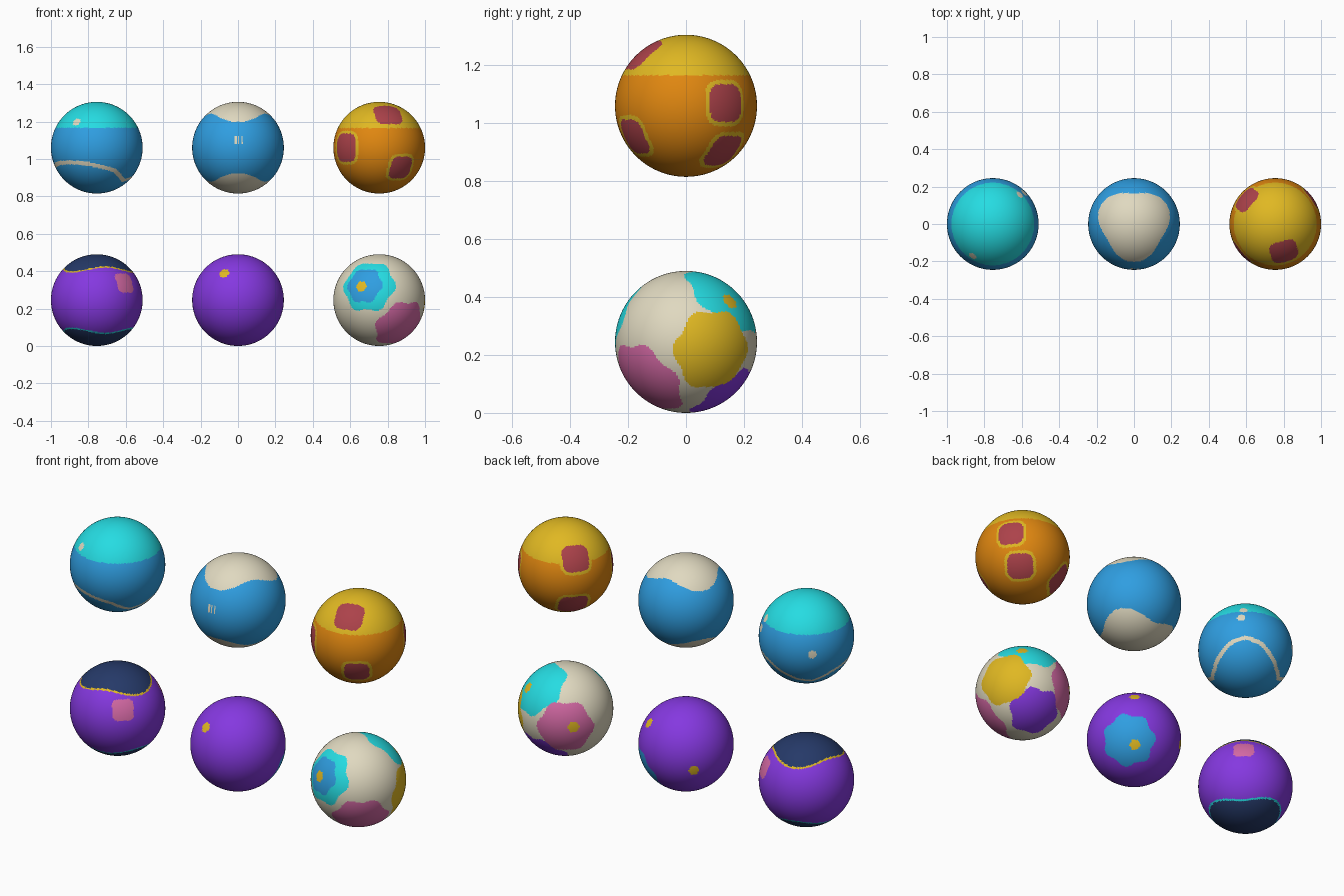
import bpy, bmesh, math
from mathutils import Vector, kdtree

if "Cube" in bpy.data.objects:
    bpy.data.objects.remove(bpy.data.objects["Cube"])

R, GAP, LOW, HIGH, N = 0.245, 0.755, 0.245, 1.06, 60

# one material per flat colour (sRGB values turned linear)
COLOURS = {
    "cyan": (37, 220, 226), "blue": (47, 158, 225), "cream": (224, 217, 192),
    "gold": (224, 184, 34), "orange": (224, 135, 16), "red": (172, 66, 74),
    "purple": (133, 56, 224), "navy": (37, 57, 104), "pink": (214, 106, 166),
}
NAMES = list(COLOURS)


def linear(v):
    v /= 255
    return v / 12.92 if v < 0.04045 else ((v + 0.055) / 1.055) ** 2.4


MATS = []
for name, rgb in COLOURS.items():
    m = bpy.data.materials.new(name)
    m.diffuse_color = (*[linear(v) for v in rgb], 1)
    m.use_nodes = True
    m.node_tree.nodes["Principled BSDF"].inputs["Base Color"].default_value = m.diffuse_color
    MATS.append(m)


def ball(name, x, z, rule):
    """Evenly gridded sphere; rule(direction) names the colour of each face."""
    bm = bmesh.new()
    bmesh.ops.create_cube(bm, size=2)
    bmesh.ops.subdivide_edges(bm, edges=bm.edges[:], cuts=N - 1, use_grid_fill=True)
    for v in bm.verts:
        v.co = Vector([math.tan(c * math.pi / 4) for c in v.co]).normalized() * R
    for f in bm.faces:
        f.smooth = True
        f.material_index = NAMES.index(rule(f.calc_center_median().normalized()))
    me = bpy.data.meshes.new(name)
    bm.to_mesh(me)
    bm.free()
    for m in MATS:
        me.materials.append(m)
    ob = bpy.data.objects.new(name, me)
    ob.location = (x, 0, z)
    bpy.context.collection.objects.link(ob)


class Patch:
    """Round patch with a lobed rim, around a direction."""
    def __init__(self, colour, centre, r, lobes=0, amp=0.0):
        self.colour, self.c, self.r = colour, Vector(centre).normalized(), r
        self.lobes, self.amp = lobes, amp
        self.east = Vector((0, 0, 1)).cross(self.c).normalized()
        self.north = self.c.cross(self.east)

    def inside(self, d, grow=0.0):
        dist = (d - self.c).length
        if dist > (self.r + grow) * 1.3:
            return False
        a = math.atan2(d.dot(self.north), d.dot(self.east))
        return dist < self.r * (1 + self.amp * math.cos(self.lobes * a)) + grow


def painted(d, base, patches):
    for p in patches:
        if p.inside(d):
            base = p.colour
    return base


def azimuth(d):
    return math.degrees(math.atan2(d.y, d.x))


def three_lobes(d, phase):
    return math.cos(math.radians(3 * (azimuth(d) - phase)))


# cyan-capped ball: wavy cream seam round the bottom, cream dots
SEAM = [(0, -.24), (20, -.33), (37, -.5), (60, -.66), (85, -.72), (100, -.62),
        (113, -.5), (130, -.43), (156, -.34), (180, -.32)]
pts = []
for (a0, z0), (a1, z1) in zip(SEAM, SEAM[1:]):
    for i in range(20):
        a, z = a0 + (a1 - a0) * i / 20, z0 + (z1 - z0) * i / 20
        for s in (1, -1):
            t, rr = math.radians(50 + s * a), math.sqrt(1 - z * z)
            pts.append((rr * math.cos(t), rr * math.sin(t), z))
seam = kdtree.KDTree(len(pts))
for i, p in enumerate(pts):
    seam.insert(p, i)
seam.balance()
cream_dots = [Patch("cream", c, 0.09) for c in
              [(-.44, -.70, .56), (.59, .64, .49), (.685, .683, .25), (-.67, .74, .02)]]


def cyan_cap_rule(d):
    if d.z < 0 and seam.find(d)[2] < 0.047:
        return "cream"
    return painted(d, "cyan" if d.z > 0.435 else "blue", cream_dots)


# blue ball: three-lobed cream caps at both poles, flecked mark in front
def cream_cap_rule(d):
    if abs(d.z) > 0.65 - 0.09 * three_lobes(d, 30):
        return "cream"
    fleck = abs(d.x - 0.02) < 0.1 and abs(d.z - 0.18) < 0.09 and d.y < 0
    return "cream" if fleck and math.sin(d.x * 90) > 0.1 else "blue"


# orange ball: gold cap, squarish red patches with gold rims
red_patches = [Patch("red", c, r, 4, -0.08) for c, r in [
    ((.2, -.63, .75), .33), ((-.76, -.65, 0), .34), ((.48, -.75, -.45), .29),
    ((.81, .577, .04), .29), ((.52, .54, -.66), .30), ((-.65, .55, .52), .31),
    ((-.58, .55, -.6), .34)]]


def red_patch_rule(d):
    if any(p.inside(d) for p in red_patches):
        return "red"
    if d.z > 0.43 or any(p.inside(d, 0.065) for p in red_patches):
        return "gold"
    return "orange"


# navy-capped ball: thin gold and cyan cap rims, two pink patches
pink_patches = [Patch("pink", (.62, -.68, .38), .25, 4, -0.1),
                Patch("pink", (.62, .68, .39), .24, 4, -0.1)]


def navy_cap_rule(d):
    edge = 0.685 - 0.055 * three_lobes(d, 105)
    if abs(d.z) > edge:
        return "navy"
    if abs(d.z) > edge - 0.03:
        return "gold" if d.z > 0 else "cyan"
    return painted(d, "purple", pink_patches)


# purple ball: blue lobed patch and gold dots
purple_marks = [Patch("blue", (.646, .577, -.495), .56, 7, 0.07)] + [
    Patch("gold", c, 0.11, 6, 0.08) for c in
    [(-.30, -.75, .587), (.51, .63, .59), (-.69, .70, -.165), (.505, .635, -.585)]]

# cream ball: large lobed patches and gold dots
mixed_marks = [
    Patch("cyan", (-.26, -.9, .35), .59, 6, 0.07),
    Patch("blue", (-.34, -.88, .34), .40, 6, 0.07),
    Patch("pink", (.5, -.62, -.6), .60, 6, 0.06),
    Patch("cyan", (.32, .62, .71), .65, 6, 0.06),
    Patch("pink", (-.57, .82, -.04), .60, 6, 0.06),
    Patch("gold", (.9, .42, -.13), .58, 6, 0.06),
    Patch("purple", (.13, .585, -.8), .54, 6, 0.08),
] + [Patch("gold", c, 0.12, 6, 0.08) for c in
     [(-.39, -.87, .30), (.53, .62, .57), (-.70, .71, .02)]]

# upper row, then lower row
ball("cyan_cap_ball", -GAP, HIGH, cyan_cap_rule)
ball("cream_cap_ball", 0, HIGH, cream_cap_rule)
ball("red_patch_ball", GAP, HIGH, red_patch_rule)
ball("navy_cap_ball", -GAP, LOW, navy_cap_rule)
ball("purple_ball", 0, LOW, lambda d: painted(d, "purple", purple_marks))
ball("mixed_patch_ball", GAP, LOW, lambda d: painted(d, "cream", mixed_marks))
